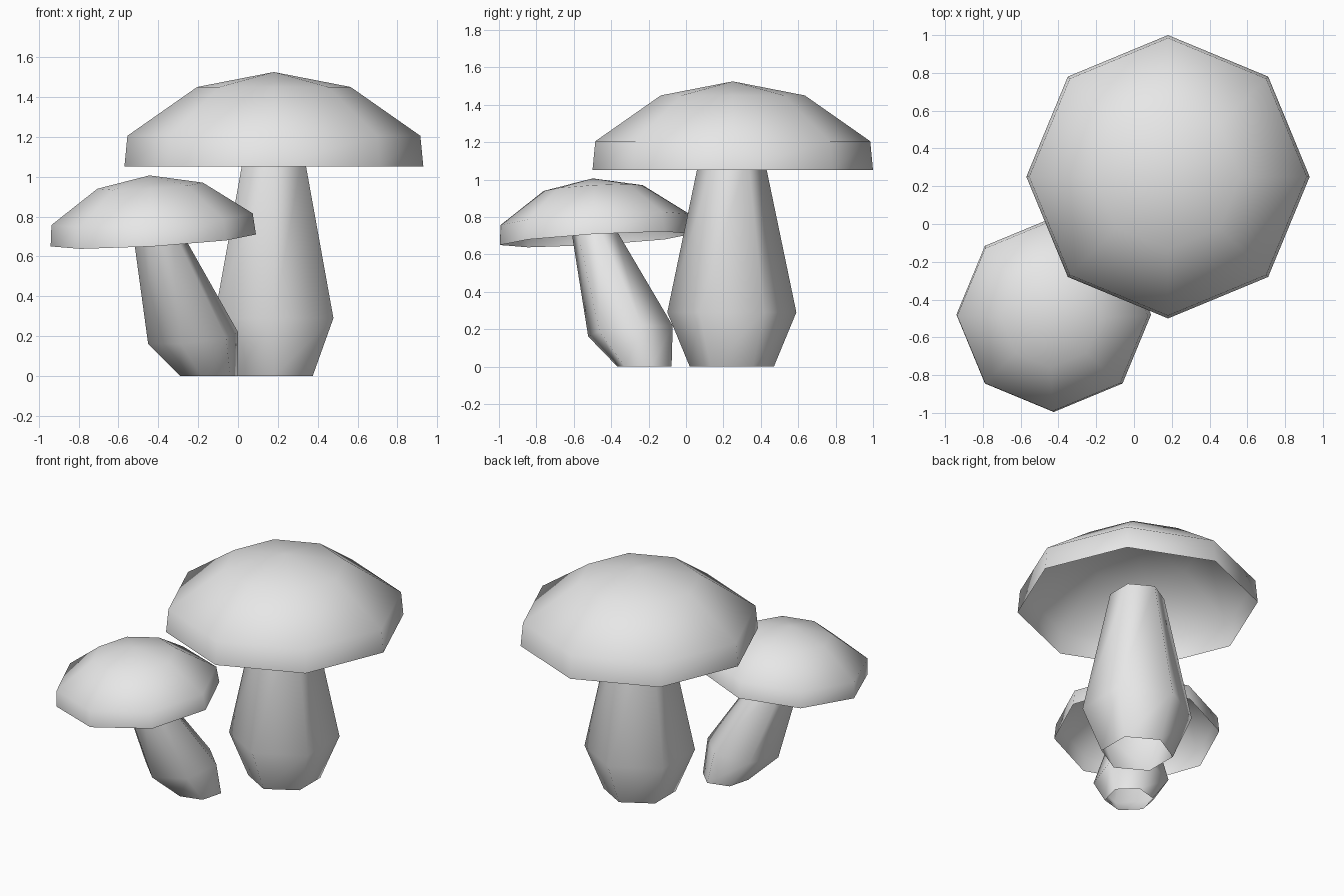
import bpy, bmesh, math

cube = bpy.data.objects.get("Cube")
if cube:
    bpy.data.objects.remove(cube, do_unlink=True)

grey = bpy.data.materials.new("plain_grey")
grey.use_nodes = True
colour = (0.8, 0.8, 0.8, 1)
grey.diffuse_color = colour
grey.node_tree.nodes["Principled BSDF"].inputs["Base Color"].default_value = colour


def loft(name, rings, sides, start=0, apex=None):
    """Open smooth shell through rings of (centre, radius, slope), bottom to top.
    The slope raises each ring towards +x and +y."""
    bm = bmesh.new()
    loops = []
    for (cx, cy, cz), radius, slope in rings:
        loop = []
        for i in range(sides):
            a = math.radians(start) + math.tau * i / sides
            dx, dy = radius * math.cos(a), radius * math.sin(a)
            loop.append(bm.verts.new((cx + dx, cy + dy, cz + slope * (dx + dy))))
        loops.append(loop)
    for low, high in zip(loops, loops[1:]):
        for i in range(sides):
            j = (i + 1) % sides
            bm.faces.new((low[i], low[j], high[j], high[i]))
    if apex:
        tip = bm.verts.new(apex)
        top = loops[-1]
        for i in range(sides):
            bm.faces.new((top[i], top[(i + 1) % sides], tip))
    for face in bm.faces:
        face.smooth = True
    mesh = bpy.data.meshes.new(name)
    bm.to_mesh(mesh)
    bm.free()
    mesh.materials.append(grey)
    obj = bpy.data.objects.new(name, mesh)
    bpy.context.collection.objects.link(obj)
    return obj


def cap(name, base, scale, slope=0):
    """Eight-sided hollow cap, leaning away from the raised side of its rim."""
    def centre(height):
        h = height * scale
        return (base[0] - slope * h, base[1] - slope * h, base[2] + h)
    profile = [(0, 0.75), (0.155, 0.735), (0.4, 0.385)]
    rings = [(centre(h), r * scale, slope) for h, r in profile]
    loft(name, rings, 8, apex=centre(0.475))


# Large mushroom
cap("large_cap", (0.18, 0.25, 1.05), 1)
loft("large_stem", [((0.18, 0.245, 0), 0.225, 0),
                    ((0.18, 0.245, 0.29), 0.345, 0),
                    ((0.18, 0.245, 1.13), 0.17, 0)], 6, start=30)

# Small leaning mushroom
cap("small_cap", (-0.425, -0.48, 0.68), 0.687, slope=0.058)
loft("small_stem", [((-0.145, -0.222, 0), 0.15, 0),
                    ((-0.225, -0.297, 0.19), 0.234, 0.1),
                    ((-0.415, -0.5, 0.74), 0.117, 0.1)], 6, start=15)
